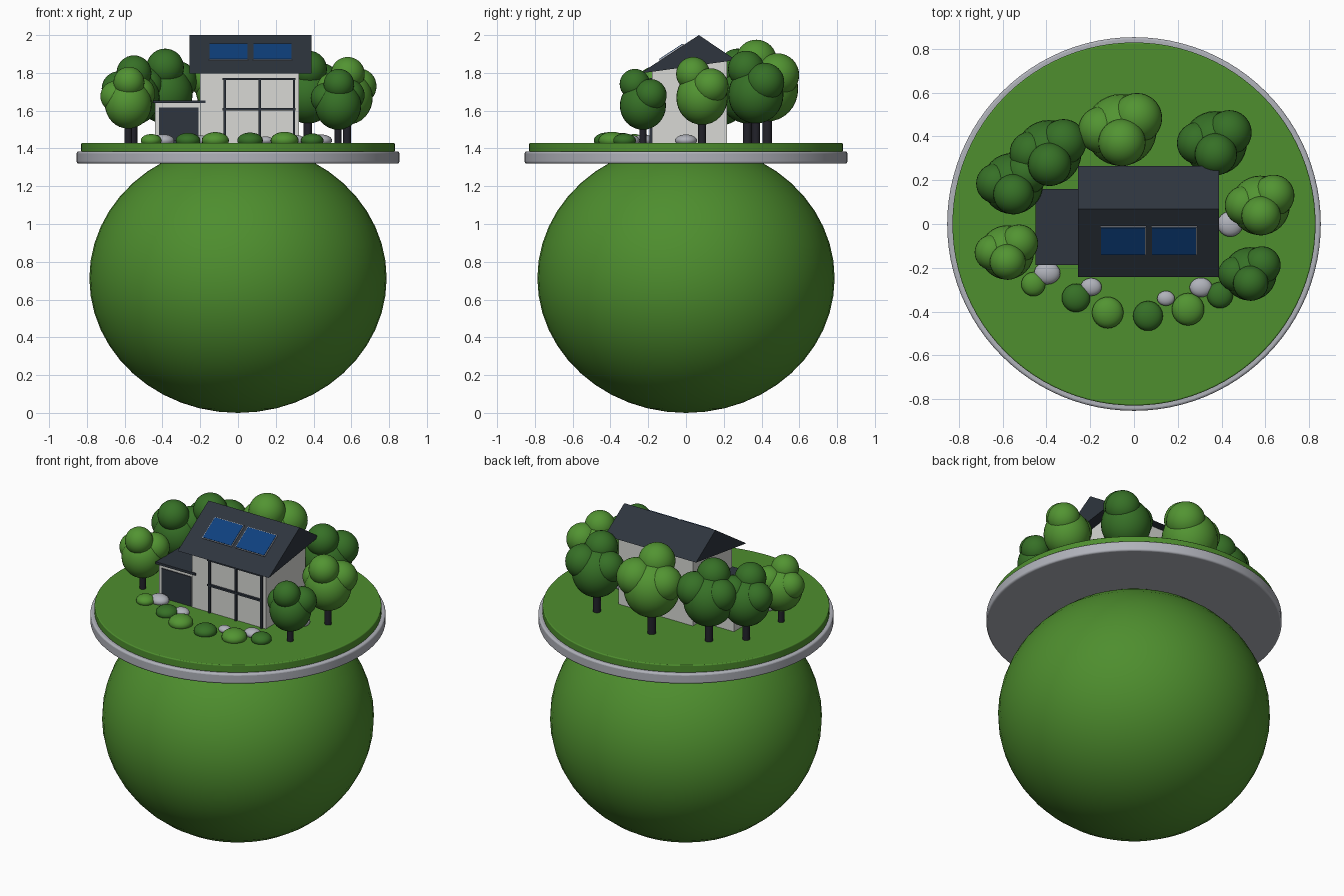
import bpy, bmesh, math
from mathutils import Vector

cube = bpy.data.objects.get("Cube")
if cube:
    bpy.data.objects.remove(cube, do_unlink=True)


def lin(c):
    c /= 255
    return c / 12.92 if c <= 0.04045 else ((c + 0.055) / 1.055) ** 2.4


def material(name, r, g, b):
    m = bpy.data.materials.new(name)
    col = (lin(r), lin(g), lin(b), 1)
    m.diffuse_color = col
    m.use_nodes = True
    bsdf = next(n for n in m.node_tree.nodes if n.type == 'BSDF_PRINCIPLED')
    bsdf.inputs["Base Color"].default_value = col
    return m


GRASS = material("grass green", 78, 142, 46)
LIGHT = material("light leaf", 82, 148, 50)
DARK = material("dark leaf", 54, 112, 38)
STONE = material("pale stone", 176, 178, 186)
WALL = material("wall white", 216, 217, 213)
SLATE = material("dark slate", 46, 53, 62)
PANEL = material("solar blue", 14, 64, 126)
BARK = material("dark bark", 34, 34, 42)


def finish(name, bm, mat, smooth=False, bevel=0):
    bmesh.ops.recalc_face_normals(bm, faces=bm.faces)
    me = bpy.data.meshes.new(name)
    bm.to_mesh(me)
    bm.free()
    me.materials.append(mat)
    ob = bpy.data.objects.new(name, me)
    bpy.context.collection.objects.link(ob)
    if bevel:
        mod = ob.modifiers.new("rounded edge", 'BEVEL')
        mod.width, mod.segments = bevel, 3
        mod.limit_method = 'ANGLE'
    if smooth:
        bpy.ops.object.select_all(action='DESELECT')
        ob.select_set(True)
        bpy.context.view_layer.objects.active = ob
        bpy.ops.object.shade_smooth_by_angle(angle=math.radians(40))
    return ob


def ball(bm, centre, radii, segs=32):
    made = bmesh.ops.create_uvsphere(bm, u_segments=segs, v_segments=segs // 2, radius=1)
    bmesh.ops.scale(bm, vec=radii, verts=made["verts"])
    bmesh.ops.translate(bm, vec=centre, verts=made["verts"])


def disc(name, x, y, z0, z1, r, mat, segs=96, bevel=0):
    bm = bmesh.new()
    made = bmesh.ops.create_cone(bm, cap_ends=True, segments=segs, radius1=r, radius2=r, depth=z1 - z0)
    bmesh.ops.translate(bm, vec=(x, y, (z0 + z1) / 2), verts=made["verts"])
    return finish(name, bm, mat, True, bevel)


def extrude_x(name, profile, x0, x1, mat):
    """Extrude a closed (y, z) profile from x0 to x1."""
    bm = bmesh.new()
    face = bm.faces.new([bm.verts.new((x0, y, z)) for y, z in profile])
    made = bmesh.ops.extrude_face_region(bm, geom=[face])
    verts = [v for v in made["geom"] if isinstance(v, bmesh.types.BMVert)]
    bmesh.ops.translate(bm, vec=(x1 - x0, 0, 0), verts=verts)
    return finish(name, bm, mat)


def box(name, x0, x1, y0, y1, z0, z1, mat):
    return extrude_x(name, [(y0, z0), (y1, z0), (y1, z1), (y0, z1)], x0, x1, mat)


# Globe and the round garden plate on top of it
bm = bmesh.new()
ball(bm, (0, 0, 0.713), (0.787, 0.787, 0.713), 48)
finish("globe", bm, GRASS, True)
disc("plate", 0, 0, 1.32, 1.384, 0.854, STONE, bevel=0.01)
GROUND = 1.43
disc("lawn", 0, 0, 1.38, GROUND, 0.83, GRASS, bevel=0.006)

# Main house: walls follow the sloped underside of the roof
RIDGE, FRONT, BACK = Vector((0.068, 2.0)), Vector((-0.243, 1.797)), Vector((0.265, 1.868))
extrude_x("house_walls", [(-0.18, GROUND), (0.217, GROUND), (0.217, 1.862), (-0.18, 1.807)],
          -0.2, 0.323, WALL)
extrude_x("house_roof", [FRONT, BACK, RIDGE], -0.256, 0.388, SLATE)

# Window bars on the front
for i, x in enumerate((-0.07, 0.115, 0.297)):
    box(f"window_post_{i + 1}", x - 0.006, x + 0.006, -0.192, -0.175, GROUND, 1.77, SLATE)
for name, z in (("middle", 1.607), ("top", 1.768)):
    box(f"window_rail_{name}", -0.082, 0.304, -0.194, -0.175, z - 0.006, z + 0.006, SLATE)

# Garage at the side
box("garage_walls", -0.44, -0.2, -0.17, 0.145, GROUND, 1.64, WALL)
box("garage_roof", -0.45, -0.172, -0.187, 0.16, 1.64, 1.655, SLATE)
box("garage_door", -0.418, -0.208, -0.176, -0.165, GROUND, 1.617, SLATE)

# Solar panels lying on the front slope
slope = (FRONT - RIDGE).normalized()
normal = Vector((slope.y, -slope.x))


def on_slope(name, x0, x1, y0, y1, height, mat):
    a = RIDGE + slope * ((y0 - RIDGE.x) / slope.x)
    b = RIDGE + slope * ((y1 - RIDGE.x) / slope.x)
    up = normal * height
    extrude_x(name, [a, b, b + up, a + up], x0, x1, mat)


for i, (x0, x1) in enumerate(((-0.15, 0.05), (0.083, 0.283))):
    on_slope(f"panel_frame_{i + 1}", x0 - 0.004, x1 + 0.004, -0.01, -0.139, 0.006, STONE)
    on_slope(f"solar_panel_{i + 1}", x0, x1, -0.013, -0.136, 0.009, PANEL)

# Trees: one crown made of a main ball and three smaller ones, in units of the main radius
CROWN = [((0, 0, 0), 1), ((0.03, -0.35, 0.93), 0.66),
         ((-0.53, 0, 0.33), 0.66), ((0.45, 0.33, 0.45), 0.7)]


def tree(name, x, y, z, r, mat):
    disc(name + "_trunk", x, y, GROUND - 0.01, z, r * 0.155, BARK, 16)
    bm = bmesh.new()
    for offset, size in CROWN:
        s = size * r
        ball(bm, Vector((x, y, z)) + Vector(offset) * r, (s, s, s * (1.05 if size == 1 else 1)))
    finish(name + "_crown", bm, mat, True)


tree("front_left_tree", 0.53, -0.228, 1.627, 0.122, DARK)
tree("left_tree", 0.577, 0.085, 1.668, 0.136, LIGHT)
tree("back_left_tree", 0.37, 0.37, 1.685, 0.146, DARK)
tree("back_tree", -0.06, 0.43, 1.715, 0.164, LIGHT)
tree("back_right_tree", -0.39, 0.325, 1.69, 0.15, DARK)
tree("right_tree", -0.555, 0.185, 1.67, 0.14, DARK)
tree("front_right_tree", -0.581, -0.13, 1.635, 0.124, LIGHT)


# Low bushes and stones along the front
def mound(name, x, y, r, depth, height, mat):
    bm = bmesh.new()
    ball(bm, (x, y, GROUND + 0.012), (r, r * depth, r * height), 24)
    finish(name, bm, mat, True)


bushes = [(-0.46, -0.275, 0.055), (-0.265, -0.338, 0.065), (-0.12, -0.405, 0.072),
          (0.064, -0.42, 0.068), (0.247, -0.39, 0.074), (0.393, -0.325, 0.06)]
for i, (x, y, r) in enumerate(bushes):
    mound(f"bush_{i + 1}", x, y, r, 1, 0.62, DARK if i % 2 else LIGHT)

stones = [(-0.397, -0.225, 0.06), (-0.196, -0.288, 0.048), (0.146, -0.34, 0.04),
          (0.306, -0.29, 0.052), (0.44, 0, 0.058)]
for i, (x, y, r) in enumerate(stones):
    mound(f"stone_{i + 1}", x, y, r, 0.85 if i < 4 else 1, 0.55, STONE)
